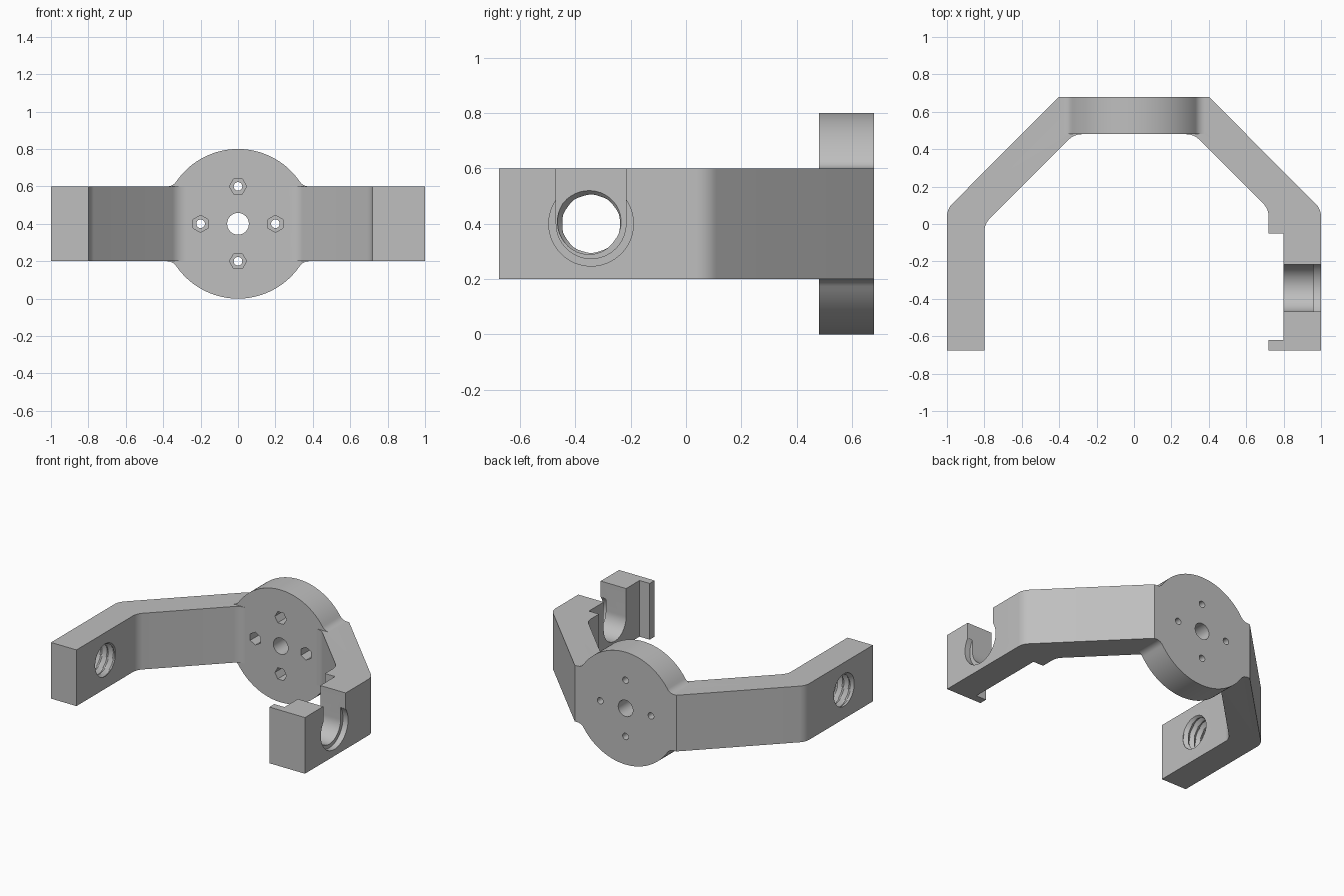
import bpy, bmesh
from math import sin, cos, pi, atan2, sqrt
from mathutils import Vector

if "Cube" in bpy.data.objects:
    bpy.data.objects.remove(bpy.data.objects["Cube"], do_unlink=True)

grey = bpy.data.materials.new("light_grey")
grey.use_nodes = True
colour = (0.52, 0.52, 0.52, 1)
grey.diffuse_color = colour
grey.node_tree.nodes["Principled BSDF"].inputs["Base Color"].default_value = colour

MID = 0.4        # height of the bracket's centre line
PIVOT_Y = -0.343  # pivot holes in both arms


def finish(name, bm):
    bmesh.ops.recalc_face_normals(bm, faces=bm.faces)
    mesh = bpy.data.meshes.new(name)
    bm.to_mesh(mesh)
    bm.free()
    mesh.materials.append(grey)
    obj = bpy.data.objects.new(name, mesh)
    bpy.context.collection.objects.link(obj)
    return obj


def prism(name, points, axis, low, high):
    """Extrude a flat outline along x, y or z."""
    place = {"x": lambda u, v: (low, u, v),
             "y": lambda u, v: (u, low, v),
             "z": lambda u, v: (u, v, low)}[axis]
    step = Vector([(high - low) * (axis == a) for a in "xyz"])
    bm = bmesh.new()
    face = bm.faces.new([bm.verts.new(place(*p)) for p in points])
    new = bmesh.ops.extrude_face_region(bm, geom=[face])["geom"]
    bmesh.ops.translate(bm, vec=step, verts=[v for v in new if isinstance(v, bmesh.types.BMVert)])
    return finish(name, bm)


def arc(cu, cv, r, start, end, n):
    return [(cu + r * cos(start + (end - start) * i / n),
             cv + r * sin(start + (end - start) * i / n)) for i in range(n + 1)]


def ring(cu, cv, r, n, turn=0):
    return arc(cu, cv, r, turn, turn + 2 * pi, n)[:-1]


def round_corners(points, r, n=8):
    """Fillet every corner flagged with True."""
    out = []
    for i, (x, y, rounded) in enumerate(points):
        p = Vector((x, y))
        if not rounded:
            out.append((x, y))
            continue
        a = (Vector(points[i - 1][:2]) - p).normalized()
        b = (Vector(points[(i + 1) % len(points)][:2]) - p).normalized()
        half = a.angle(b) / 2
        centre = p + (a + b).normalized() * r / sin(half)
        t = r * cos(half) / sin(half)
        d0, d1 = p + a * t - centre, p + b * t - centre
        sweep = d0.angle(d1)
        for k in range(n + 1):
            s = k / n
            d = (d0 * sin((1 - s) * sweep) + d1 * sin(s * sweep)) / sin(sweep)
            out.append(tuple(centre + d))
    return out


def boolean(target, tool, operation):
    mod = target.modifiers.new(operation.lower(), "BOOLEAN")
    mod.operation, mod.solver, mod.object = operation, "EXACT", tool
    bpy.context.view_layer.objects.active = target
    bpy.ops.object.modifier_apply(modifier=mod.name)
    bpy.data.objects.remove(tool, do_unlink=True)


# Bent arm band, with the clip recess inside the left arm
outline = [(-1, -0.675, False), (-0.8, -0.675, False), (-0.8, 0, True),
           (-0.32, 0.48, True), (0.32, 0.48, True), (0.72, 0.08, True),
           (0.72, -0.05, False), (0.8, -0.05, False), (0.8, -0.62, False),
           (0.72, -0.62, False), (0.72, -0.675, False), (1, -0.675, False),
           (1, 0.08, True), (0.4, 0.68, False), (-0.4, 0.68, False), (-1, 0.08, True)]
bracket = prism("bracket", round_corners(outline, 0.1), "z", 0.2, 0.6)

# Round mounting disc with small fillets onto the band
R, F, HALF = 0.4, 0.06, 0.2
fx = sqrt((R + F) ** 2 - (HALF + F) ** 2)
lean = atan2(HALF + F, fx)
quarter = arc(fx, HALF + F, F, -pi / 2, lean - pi, 8) + arc(0, 0, R, lean, pi / 2, 24)[1:]
upper = quarter + [(-u, v) for u, v in reversed(quarter[:-1])]
disc = upper + [(u, -v) for u, v in reversed(upper)]
boolean(bracket, prism("disc", [(u, v + MID) for u, v in disc], "y", 0.48, 0.68), "UNION")

# Disc holes: centre bore and four bolt holes with nut pockets
boolean(bracket, prism("centre_bore", ring(0, MID, 0.058, 40), "y", 0.4, 0.8), "DIFFERENCE")
for i in range(4):
    turn = i * pi / 2
    u, v = 0.2 * cos(turn), MID + 0.2 * sin(turn)
    boolean(bracket, prism("bolt_hole", ring(u, v, 0.023, 24), "y", 0.4, 0.8), "DIFFERENCE")
    boolean(bracket, prism("nut_pocket", ring(u, v, 0.046, 6, turn + pi / 2), "y", 0.4, 0.58),
            "DIFFERENCE")

# Left arm: open-topped slot with a shallow round counterbore outside
slot = arc(PIVOT_Y, MID, 0.126, pi, 2 * pi, 32)
slot += [(PIVOT_Y + 0.126, 0.7), (PIVOT_Y - 0.126, 0.7)]
boolean(bracket, prism("slot", slot, "x", 0.76, 1.05), "DIFFERENCE")
boolean(bracket, prism("counterbore", ring(PIVOT_Y, MID, 0.153, 64), "x", 0.96, 1.05), "DIFFERENCE")


# Right arm: threaded through hole
def thread_cutter(pitch=0.05, low=0.104, high=0.126, segments=40, per_turn=10):
    bm = bmesh.new()
    rows = []
    for j in range(int(0.26 / pitch * per_turn) + 1):
        x = -1.0301 + j * pitch / per_turn
        row = []
        for i in range(segments):
            a = 2 * pi * i / segments
            phase = (j / per_turn + i / segments) % 1
            r = low + (high - low) * abs(2 * phase - 1)
            row.append(bm.verts.new((x, PIVOT_Y + r * cos(a), MID + r * sin(a))))
        rows.append(row)
    for p, q in zip(rows, rows[1:]):
        for i in range(segments):
            k = (i + 1) % segments
            bm.faces.new((p[i], p[k], q[k], q[i]))
    bm.faces.new(rows[0])
    bm.faces.new(rows[-1])
    bmesh.ops.triangulate(bm, faces=bm.faces)
    return finish("thread", bm)


boolean(bracket, thread_cutter(), "DIFFERENCE")

# Smooth curved walls, crisp edges
bpy.ops.object.select_all(action="DESELECT")
bracket.select_set(True)
bpy.context.view_layer.objects.active = bracket
bpy.ops.object.shade_smooth_by_angle(angle=pi / 7)
